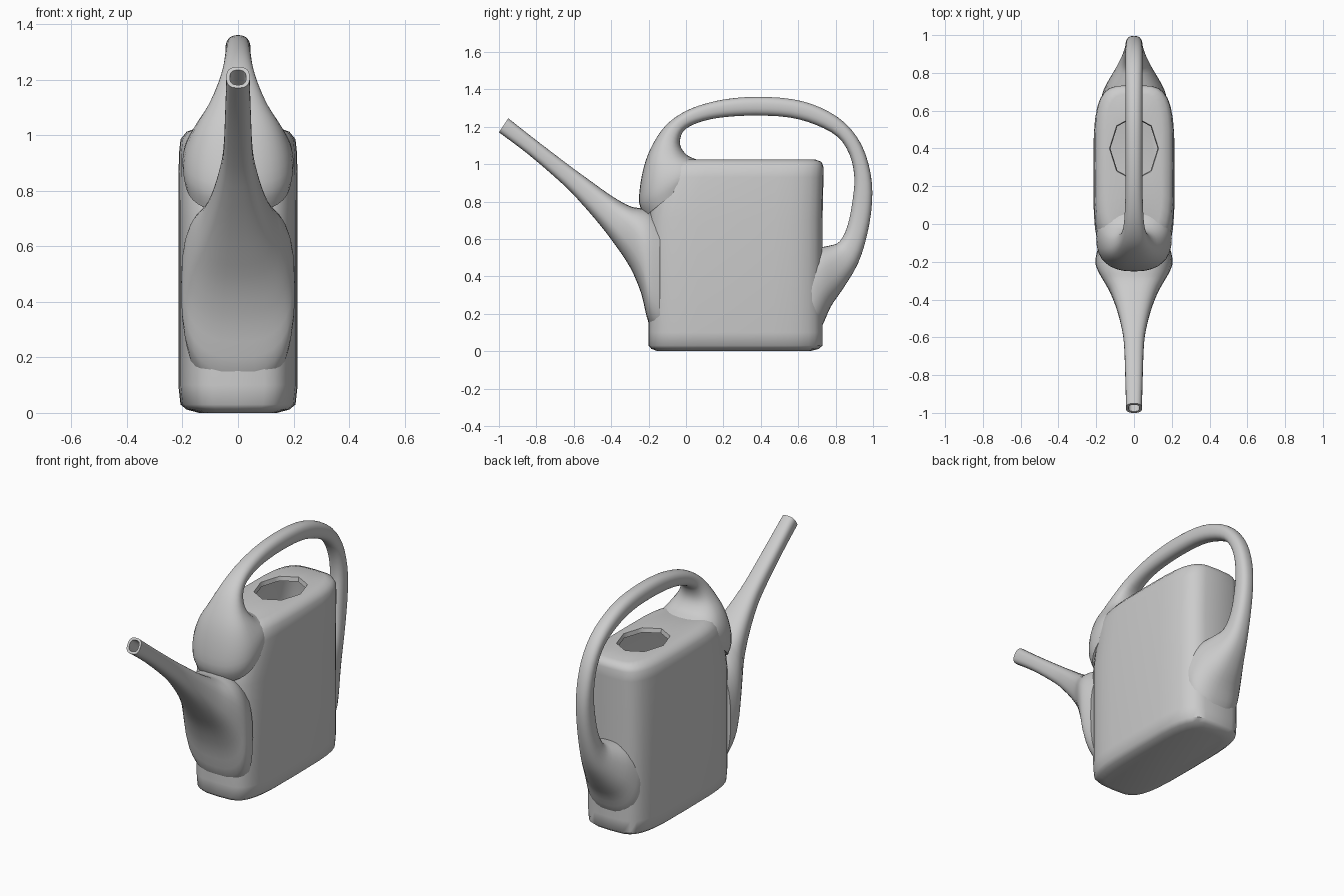
import bpy, bmesh
from math import sin, cos, pi, copysign, radians

if "Cube" in bpy.data.objects:
    bpy.data.objects.remove(bpy.data.objects["Cube"])

N = 32


def superellipse(a, n):
    c, s = cos(a), sin(a)
    return copysign(abs(c) ** (2 / n), c), copysign(abs(s) ** (2 / n), s)


def slanted_ring(sec, n=2.5):
    """Ring symmetric in x spanning two (y, z) points of the side profile."""
    y0, z0, y1, z1, w = sec
    pts = []
    for i in range(N):
        u, v = superellipse(2 * pi * i / N, n)
        pts.append((w * u, (y0 + y1) / 2 + v * (y0 - y1) / 2,
                    (z0 + z1) / 2 + v * (z0 - z1) / 2))
    return pts


def level_ring(z, front, back, w, n=4.0):
    return [(w * u, (front + back) / 2 + v * (back - front) / 2, z)
            for u, v in (superellipse(2 * pi * i / N, n) for i in range(N))]


def octagon_ring(z, cy, rx, ry):
    pts = []
    for i in range(N):
        a = 2 * pi * i / N
        r = cos(pi / 8) / cos(a % (pi / 4) - pi / 8)
        pts.append((rx * r * cos(a), cy + ry * r * sin(a), z))
    return pts


def smooth_sections(secs, steps=3):
    """Catmull-Rom interpolation between the given sections."""
    out = []
    for i in range(len(secs) - 1):
        p0, p1, p2 = secs[max(i - 1, 0)], secs[i], secs[i + 1]
        p3 = secs[min(i + 2, len(secs) - 1)]
        for k in range(steps):
            t = k / steps
            out.append([0.5 * (2 * b + (c - a) * t + (2 * a - 5 * b + 4 * c - d) * t ** 2
                               + (3 * b - a - 3 * c + d) * t ** 3)
                        for a, b, c, d in zip(p0, p1, p2, p3)])
    return out + [secs[-1]]


def loft(name, rings, angle=40):
    bm = bmesh.new()
    vs = [[bm.verts.new(p) for p in r] for r in rings]
    for a, b in zip(vs, vs[1:]):
        for i in range(N):
            j = (i + 1) % N
            bm.faces.new((a[i], a[j], b[j], b[i]))
    bm.faces.new(vs[0])
    bm.faces.new(vs[-1])
    bmesh.ops.recalc_face_normals(bm, faces=bm.faces[:])
    me = bpy.data.meshes.new(name)
    bm.to_mesh(me)
    bm.free()
    me.shade_smooth()
    me.set_sharp_from_angle(angle=radians(angle))
    ob = bpy.data.objects.new(name, me)
    bpy.context.collection.objects.link(ob)
    return ob


# Hollow tank with an octagonal filling hole
outer = [(0.0, -.15, .66, .14), (.012, -.185, .71, .185), (.03, -.2, .73, .207),
         (.1, -.2, .73, .215), (.7, -.2, .73, .215), (.93, -.16, .735, .213),
         (.985, -.11, .735, .207), (1.012, -.09, .725, .185), (1.025, -.05, .69, .15)]
inner = [(.99, -.04, .69, .165), (.95, -.1, .705, .185), (.7, -.17, .7, .188),
         (.05, -.17, .7, .188), (.03, -.13, .66, .14)]
loft("tank", [level_ring(*s) for s in outer]
     + [octagon_ring(1.025, .4, .13, .17), octagon_ring(1.0, .4, .125, .165)]
     + [level_ring(*s) for s in inner], 50)

# Spout: (top y, top z, bottom y, bottom z, half width)
spout = [(-.14, .72, -.14, .07, .195), (-.2, .755, -.2, .15, .205),
         (-.25, .765, -.24, .31, .192), (-.29, .772, -.3, .45, .165),
         (-.34, .795, -.38, .57, .127), (-.42, .845, -.46, .675, .095),
         (-.52, .917, -.55, .78, .069), (-.62, .99, -.65, .885, .053),
         (-.8, 1.127, -.84, 1.05, .046), (-.95, 1.245, -1.0, 1.17, .042)]
bore = [(-.957, 1.234, -.992, 1.181, .029), (-.81, 1.118, -.845, 1.063, .029)]
loft("spout", [slanted_ring(s, 2.7) for s in smooth_sections(spout) + bore])

# Handle loop: (outer y, outer z, inner y, inner z, half width)
handle = [(-.22, .72, .08, .96, .19), (-.25, .79, .1, 1.0, .2),
          (-.243, .9, .07, 1.02, .19), (-.215, 1.02, .01, 1.045, .155),
          (-.17, 1.12, -.027, 1.09, .108), (-.11, 1.205, -.03, 1.14, .075),
          (-.03, 1.268, 0, 1.19, .056), (.07, 1.313, .09, 1.23, .048),
          (.21, 1.347, .21, 1.252, .045), (.38, 1.36, .375, 1.26, .045),
          (.57, 1.347, .55, 1.25, .045), (.72, 1.302, .69, 1.212, .045),
          (.85, 1.22, .81, 1.147, .045), (.94, 1.1, .875, 1.05, .045),
          (.987, .95, .9, .93, .045), (.995, .8, .89, .8, .045),
          (.97, .63, .862, .665, .05), (.92, .47, .82, .585, .067),
          (.84, .335, .77, .565, .105), (.775, .24, .7, .55, .145),
          (.735, .15, .62, .52, .17), (.7, .1, .6, .48, .17)]
loft("handle", [slanted_ring(s, 2.4) for s in smooth_sections(handle)], 60)
